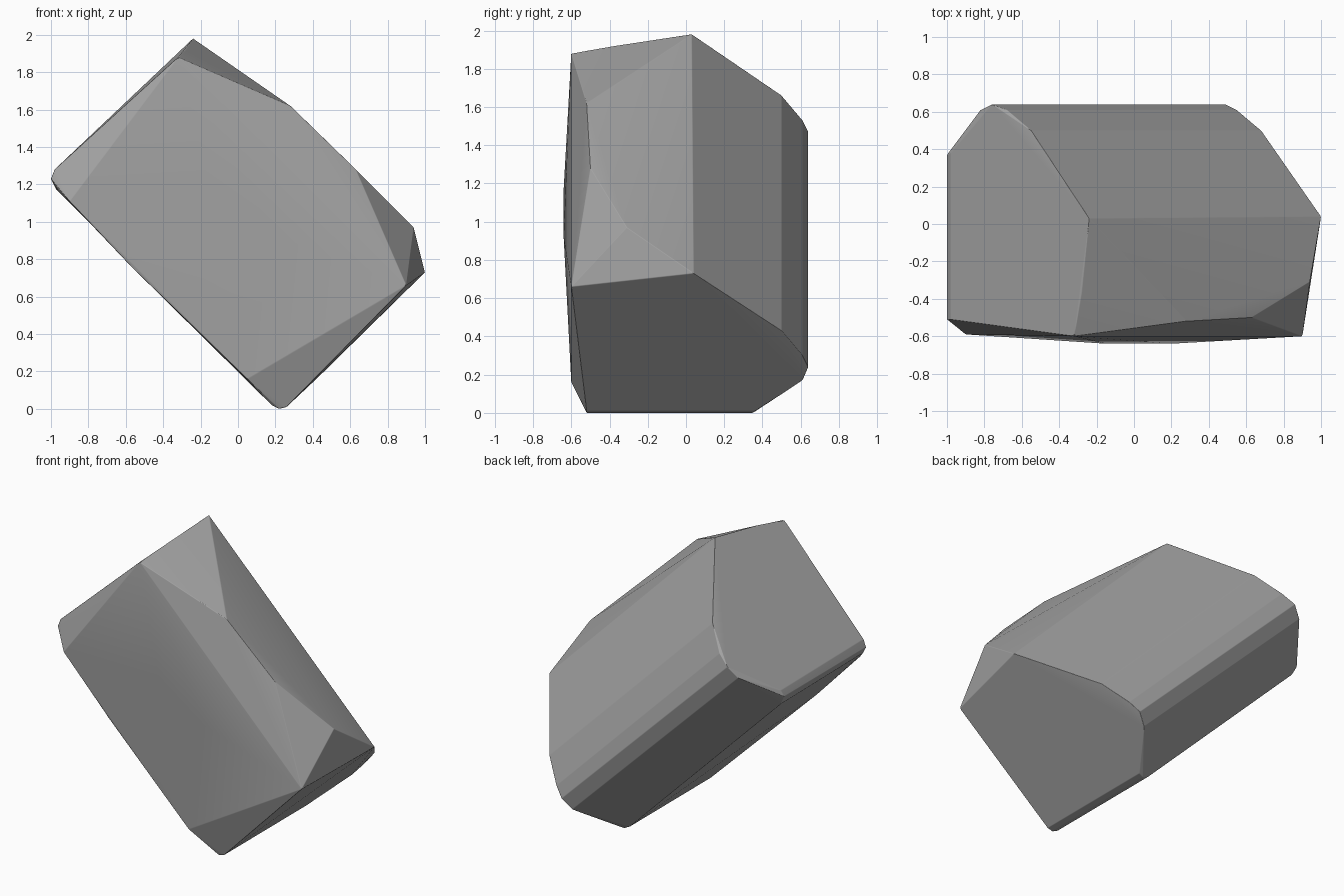
import bpy, bmesh

bm = bmesh.new()

# Back half: matching slanted cross-sections at the upper-left and lower-right ends
upper_end = [(-0.24, 0.03, 1.98), (-0.55, 0.50, 1.66), (-0.68, 0.61, 1.53),
             (-0.76, 0.64, 1.47), (-0.82, 0.61, 1.40), (-0.98, 0.38, 1.27),
             (-1.00, 0.37, 1.23), (-0.97, 0.36, 1.17)]
lower_end = [(1.00, 0.04, 0.73), (0.68, 0.50, 0.43), (0.55, 0.61, 0.30),
             (0.49, 0.64, 0.24), (0.43, 0.61, 0.17), (0.26, 0.36, 0.01),
             (0.22, 0.35, 0.00), (0.18, 0.35, 0.02)]

# Front half: rounded left and bottom corners, bulging face, chipped upper edge
front = [(-0.98, -0.51, 1.28), (-1.00, -0.51, 1.23), (-0.97, -0.52, 1.18),
         (-0.90, -0.59, 1.11), (-0.32, -0.60, 1.88), (-0.28, -0.37, 1.92),
         (0.28, -0.52, 1.62), (0.63, -0.50, 1.28), (0.94, -0.31, 0.97),
         (0.90, -0.60, 0.66), (0.26, -0.52, 0.01), (0.22, -0.52, 0.00),
         (0.18, -0.52, 0.02), (0.05, -0.60, 0.16), (-0.20, -0.60, 0.41),
         (-0.58, -0.59, 0.77), (-0.15, -0.64, 1.17), (0.20, -0.64, 0.92)]

for p in upper_end + lower_end + front:
    bm.verts.new(p)
bmesh.ops.convex_hull(bm, input=bm.verts[:])
inner = [v for v in bm.verts if not v.link_faces]
bmesh.ops.delete(bm, geom=inner, context='VERTS')
bmesh.ops.dissolve_limit(bm, angle_limit=0.05, verts=bm.verts[:], edges=bm.edges[:])
bmesh.ops.recalc_face_normals(bm, faces=bm.faces[:])

mesh = bpy.data.meshes.new("rock")
bm.to_mesh(mesh)
bm.free()
rock = bpy.data.objects.new("rock", mesh)
bpy.context.collection.objects.link(rock)

# Dark grey stone
stone = bpy.data.materials.new("stone")
stone.diffuse_color = (0.37, 0.37, 0.37, 1)
mesh.materials.append(stone)

# Slightly worn edges and soft shading
for f in mesh.polygons:
    f.use_smooth = True
bev = rock.modifiers.new("worn_edges", 'BEVEL')
bev.width = 0.015
bev.segments = 2
bev.limit_method = 'ANGLE'
bev.angle_limit = 0.2
wn = rock.modifiers.new("even_shading", 'WEIGHTED_NORMAL')
wn.weight = 70
